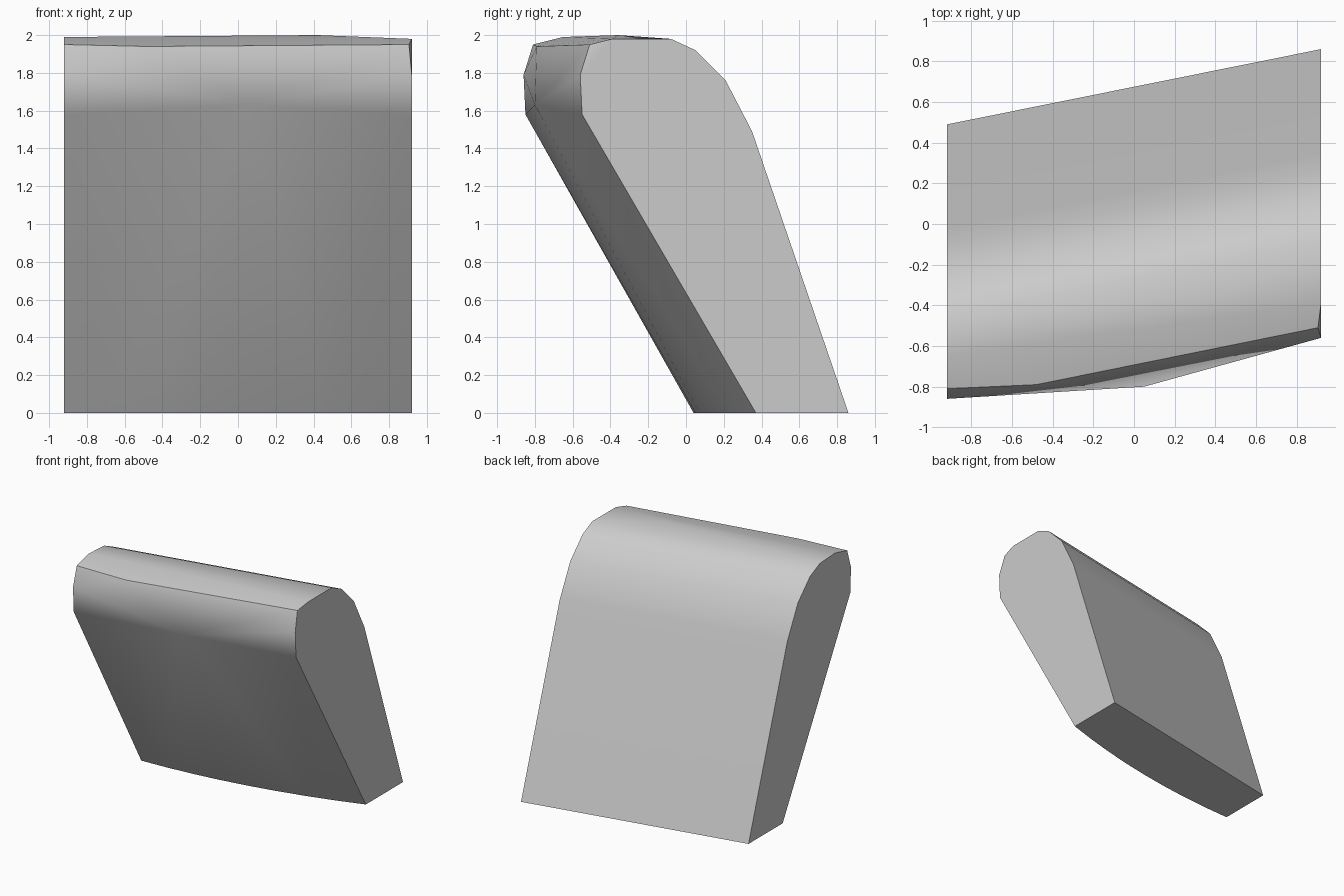
import bpy, bmesh, math

cube = bpy.data.objects.get("Cube")
if cube:
    bpy.data.objects.remove(cube, do_unlink=True)

HALF = 0.92      # half width
SKEW = 0.37      # how far the back shifts from one end to the other

# Plain grey
grey = bpy.data.materials.new("plain_grey")
grey.use_nodes = True
colour = (0.6, 0.6, 0.6, 1)
grey.diffuse_color = colour
grey.node_tree.nodes["Principled BSDF"].inputs["Base Color"].default_value = colour

# Rounded back curve, shared by both ends (y, z)
back = [(-0.08, 1.98), (0.05, 1.92), (0.21, 1.76), (0.35, 1.49), (0.86, 0)]
# Front curve of each end (y, z)
left_front = [(0.37, 0), (-0.55, 1.58), (-0.56, 1.79), (-0.39, 1.98)]
right_front = [(0.04, 0), (-0.85, 1.58), (-0.86, 1.79), (-0.81, 1.95), (-0.65, 1.99)]

points = [(HALF, y, z) for y, z in left_front + back]
points += [(-HALF, y, z) for y, z in right_front]
points += [(-HALF, y - SKEW, z) for y, z in back]

# Bowed lower front edge
steps = 8
for i in range(1, steps):
    t = i / steps
    bow = 0.07 * 4 * t * (1 - t)
    points.append((HALF * (2 * t - 1), 0.04 + 0.33 * t - bow, 0))

# Peak of the front panel, chamfer corners and crown
points += [(0.05, -0.80, 1.63), (-0.48, -0.79, 1.94),
           (0.905, -0.51, 1.95), (0.42, -0.36, 2.0)]

# The body is the convex skin around these points
bm = bmesh.new()
for p in points:
    bm.verts.new(p)
bmesh.ops.convex_hull(bm, input=bm.verts[:])
bmesh.ops.delete(bm, geom=[v for v in bm.verts if not v.link_faces], context='VERTS')
bmesh.ops.dissolve_limit(bm, angle_limit=math.radians(0.5),
                         verts=bm.verts[:], edges=bm.edges[:])
bmesh.ops.recalc_face_normals(bm, faces=bm.faces[:])
mesh = bpy.data.meshes.new("leaning_block")
bm.to_mesh(mesh)
bm.free()
mesh.materials.append(grey)

block = bpy.data.objects.new("leaning_block", mesh)
bpy.context.collection.objects.link(block)
bpy.ops.object.select_all(action='DESELECT')
block.select_set(True)
bpy.context.view_layer.objects.active = block
bpy.ops.object.shade_smooth_by_angle(angle=math.radians(45))

# Keep the large panels flat and the shading on the rounded top
weighted = block.modifiers.new("flat_panels", 'WEIGHTED_NORMAL')
weighted.keep_sharp = True
